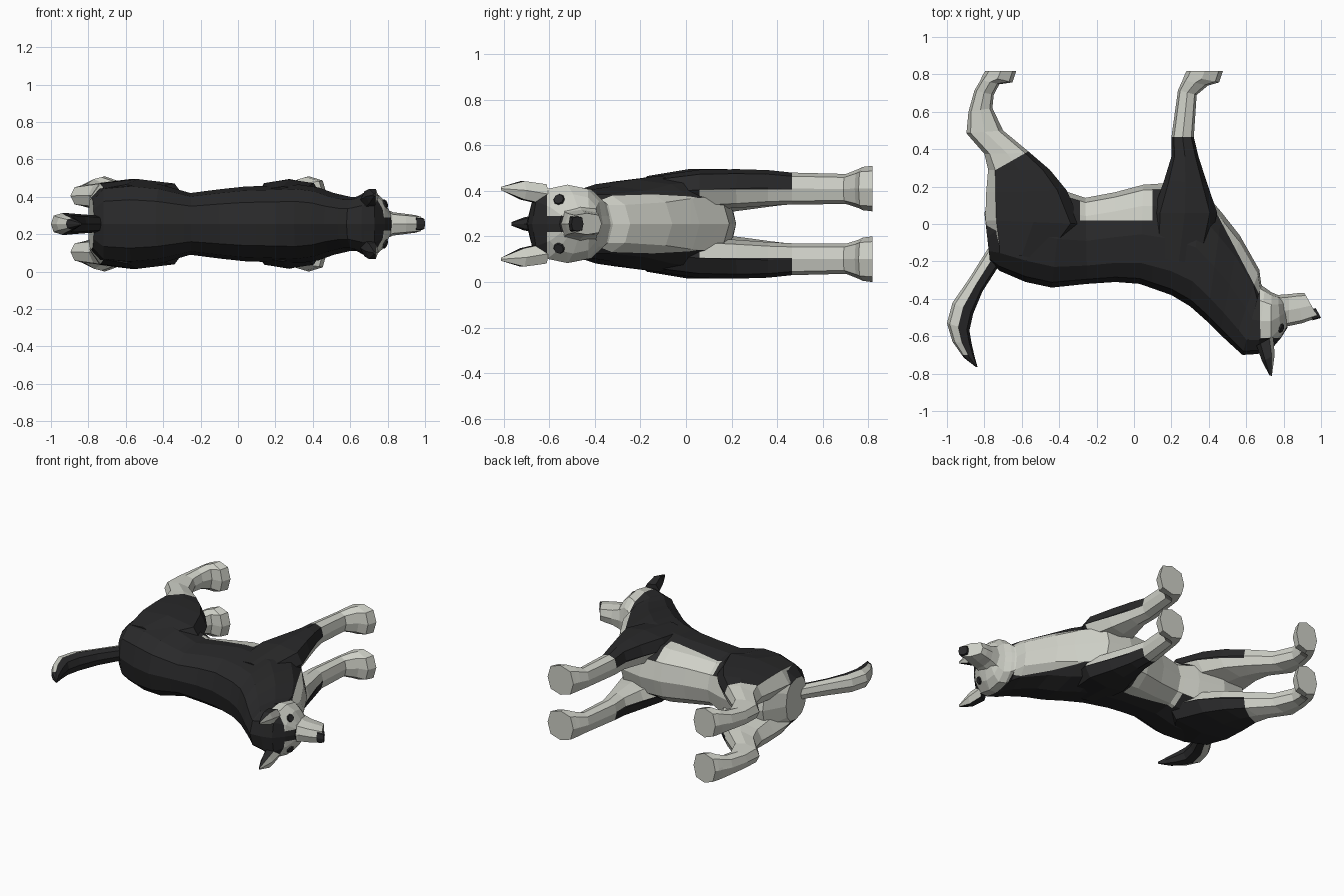
import bpy, bmesh, math
from mathutils import Vector
from mathutils.bvhtree import BVHTree

if "Cube" in bpy.data.objects:
    bpy.data.objects.remove(bpy.data.objects["Cube"])

ZC = 0.255  # the animal lies on its side: mirror plane is z = ZC


def material(name, col):
    m = bpy.data.materials.new(name)
    m.diffuse_color = (*col, 1)
    m.use_nodes = True
    m.node_tree.nodes["Principled BSDF"].inputs["Base Color"].default_value = m.diffuse_color
    return m


BLACK = material("black coat", (0.022, 0.022, 0.023))
PALE = material("pale coat", (0.62, 0.63, 0.57))


def finish(bm, name, rule, cuts=()):
    """Cut colour borders, paint by rule(centre, normal) -> True for pale."""
    for p, n in cuts:
        bmesh.ops.bisect_plane(bm, geom=bm.verts[:] + bm.edges[:] + bm.faces[:],
                               plane_co=p, plane_no=n, dist=1e-4)
    bmesh.ops.recalc_face_normals(bm, faces=bm.faces[:])
    for f in bm.faces:
        f.material_index = int(rule(f.calc_center_median(), f.normal))
    me = bpy.data.meshes.new(name)
    me.materials.append(BLACK)
    me.materials.append(PALE)
    bm.to_mesh(me)
    ob = bpy.data.objects.new(name, me)
    ob.location.z = ZC
    bpy.context.collection.objects.link(ob)
    return ob


def loft(rings, sides=8, power=0.8, side=1):
    """Rings: (xa, ya, xb, yb, z offset, half width), spanning outline points a and b."""
    bm = bmesh.new()
    prev = None
    for xa, ya, xb, yb, off, w in rings:
        ring = []
        for i in range(sides):
            t = 2 * math.pi * i / sides
            c, s = (math.copysign(abs(v) ** power, v) if abs(v) > 1e-6 else 0
                    for v in (math.cos(t), math.sin(t)))
            ring.append(bm.verts.new(((xa + xb) / 2 + (xa - xb) / 2 * c,
                                      (ya + yb) / 2 + (ya - yb) / 2 * c,
                                      side * (off + w * s))))
        if prev:
            for i in range(sides):
                j = (i + 1) % sides
                bm.faces.new((prev[i], prev[j], ring[j], ring[i]))
        else:
            bm.faces.new(ring)
        prev = ring
    bm.faces.new(prev)
    return bm


# Torso and neck: back outline, belly outline, half width
torso = [(-.77, -.20, -.80, .06, 0, .14), (-.72, -.25, -.72, .20, 0, .21),
         (-.58, -.31, -.55, .22, 0, .225), (-.44, -.34, -.38, .18, 0, .21),
         (-.25, -.32, -.26, .14, 0, .165), (-.10, -.31, -.10, .17, 0, .185),
         (.03, -.32, .05, .21, 0, .20), (.20, -.38, .20, .22, 0, .205),
         (.30, -.44, .36, .19, 0, .21), (.39, -.52, .47, .06, 0, .195),
         (.46, -.59, .565, -.06, 0, .165), (.53, -.655, .67, -.245, 0, .145),
         (.58, -.70, .68, -.32, 0, .145), (.63, -.69, .69, -.34, 0, .15)]


def torso_pale(c, n):
    throat = (c.x - .405) * .428 + (c.y - .128) * .225 > 0
    belly = c.y > .02 and (-.29 < c.x < .1 or abs(c.z) < .13)
    rump = n.x < -.75 and c.y > -.18
    return throat or belly or rump


finish(loft(torso, 12), "torso", torso_pale,
       [((0, .02, 0), (0, 1, 0)), ((-.29, 0, 0), (1, 0, 0)), ((.1, 0, 0), (1, 0, 0)),
        ((.405, .128, 0), (.428, .225, 0))])

# Head with pale face and dark forehead stripe
head = [(.58, -.70, .67, -.32, 0, .14), (.66, -.695, .70, -.34, 0, .17),
        (.73, -.675, .735, -.365, 0, .172), (.785, -.61, .77, -.38, 0, .13),
        (.82, -.555, .80, -.39, 0, .065)]


def head_pale(c, n):
    return c.x > .675 and c.y > -.61 and not (abs(c.z) < .035 and c.y < -.52)


head_bm = loft(head, 12)
finish(head_bm, "head", head_pale,
       [((.675, 0, 0), (1, 0, 0)), ((0, -.61, 0), (0, 1, 0)), ((0, -.52, 0), (0, 1, 0)),
        ((0, 0, .035), (0, 0, 1)), ((0, 0, -.035), (0, 0, 1))])
head_tree = BVHTree.FromBMesh(head_bm)

# Muzzle and nose
finish(loft([(.77, -.56, .76, -.38, 0, .09), (.83, -.545, .83, -.375, 0, .062),
             (.90, -.53, .875, -.37, 0, .055), (.985, -.50, .912, -.37, 0, .047)], 8, .6),
       "muzzle", lambda c, n: True)
finish(loft([(.955, -.515, .945, -.455, 0, .038), (1.0, -.502, .972, -.45, 0, .032)], 8, .6),
       "nose", lambda c, n: False)

# Tail: dark along the top and tip, pale underneath
tail = [(-.72, -.22, -.78, -.13, 0, .045), (-.81, -.36, -.88, -.29, 0, .052),
        (-.86, -.48, -.97, -.42, 0, .058), (-.88, -.57, -1.0, -.53, 0, .058),
        (-.868, -.64, -.97, -.63, 0, .045), (-.852, -.71, -.91, -.715, 0, .028),
        (-.836, -.765, -.845, -.765, 0, .008)]


def tail_pale(c, n):
    return c.y > -.70 and n.x < -.05


finish(loft(tail), "tail", tail_pale, [((0, -.70, 0), (0, 1, 0))])

# Legs: rear outline, front outline, sideways offset, half width
front_leg = [(.10, -.18, .38, -.22, .13, .07), (.10, .06, .445, .06, .15, .088),
             (.16, .23, .39, .22, .155, .085), (.20, .36, .345, .36, .158, .078),
             (.20, .464, .32, .464, .155, .07), (.235, .715, .335, .69, .153, .066),
             (.26, .77, .395, .74, .155, .085), (.27, .795, .455, .757, .155, .095),
             (.28, .818, .475, .818, .155, .10)]
hind_leg = [(-.75, -.14, -.45, -.2, .12, .09), (-.795, .02, -.28, .0, .135, .105),
            (-.79, .17, -.36, .18, .145, .095), (-.78, .29, -.45, .29, .15, .085),
            (-.80, .375, -.555, .38, .152, .075), (-.896, .485, -.70, .50, .15, .06),
            (-.885, .60, -.757, .62, .15, .058), (-.853, .715, -.75, .69, .153, .066),
            (-.82, .77, -.72, .747, .155, .085), (-.81, .795, -.65, .757, .155, .095),
            (-.795, .818, -.63, .818, .155, .10)]


def front_pale(c, n):
    return c.y > .464 or (c.y > .02 and abs(c.z) < .15)


def hind_pale(c, n):
    below = (c.y - .26) - (c.x + .79) * .57 > 0
    rear = n.x < -.8 and abs(c.z) < .2
    return below or rear or (c.y > .0 and abs(c.z) < .14)


# Ear rings
ear = [(.655, -.65, .745, -.60, .13, .05), (.685, -.735, .752, -.70, .147, .046),
       (.725, -.81, .737, -.812, .155, .008)]

for s, label in ((1, "upper"), (-1, "lower")):
    finish(loft(front_leg, 8, .75, s), label + " front leg", front_pale,
           [((0, .464, 0), (0, 1, 0)), ((0, 0, s * .15), (0, 0, 1))])
    finish(loft(hind_leg, 8, .75, s), label + " hind leg", hind_pale,
           [((-.79, .26, 0), (-.57, 1, 0)), ((0, 0, s * .14), (0, 0, 1))])
    finish(loft(ear, 6, .9, s), label + " ear",
           lambda c, n: n.x > .3 and c.y > -.79)
    # Eye: thin disc laid on the head surface
    hit, normal, _, _ = head_tree.ray_cast(Vector((1.2, -.557, s * .107)), Vector((-1, 0, 0)))
    if hit:
        eye = bmesh.new()
        bmesh.ops.create_cone(eye, cap_ends=True, segments=8, radius1=.026, radius2=.022, depth=.009)
        rot = normal.to_track_quat('Z', 'Y').to_matrix().to_4x4()
        bmesh.ops.transform(eye, matrix=rot, verts=eye.verts)
        bmesh.ops.translate(eye, vec=hit + normal * .003, verts=eye.verts)
        finish(eye, label + " eye", lambda c, n: False)
